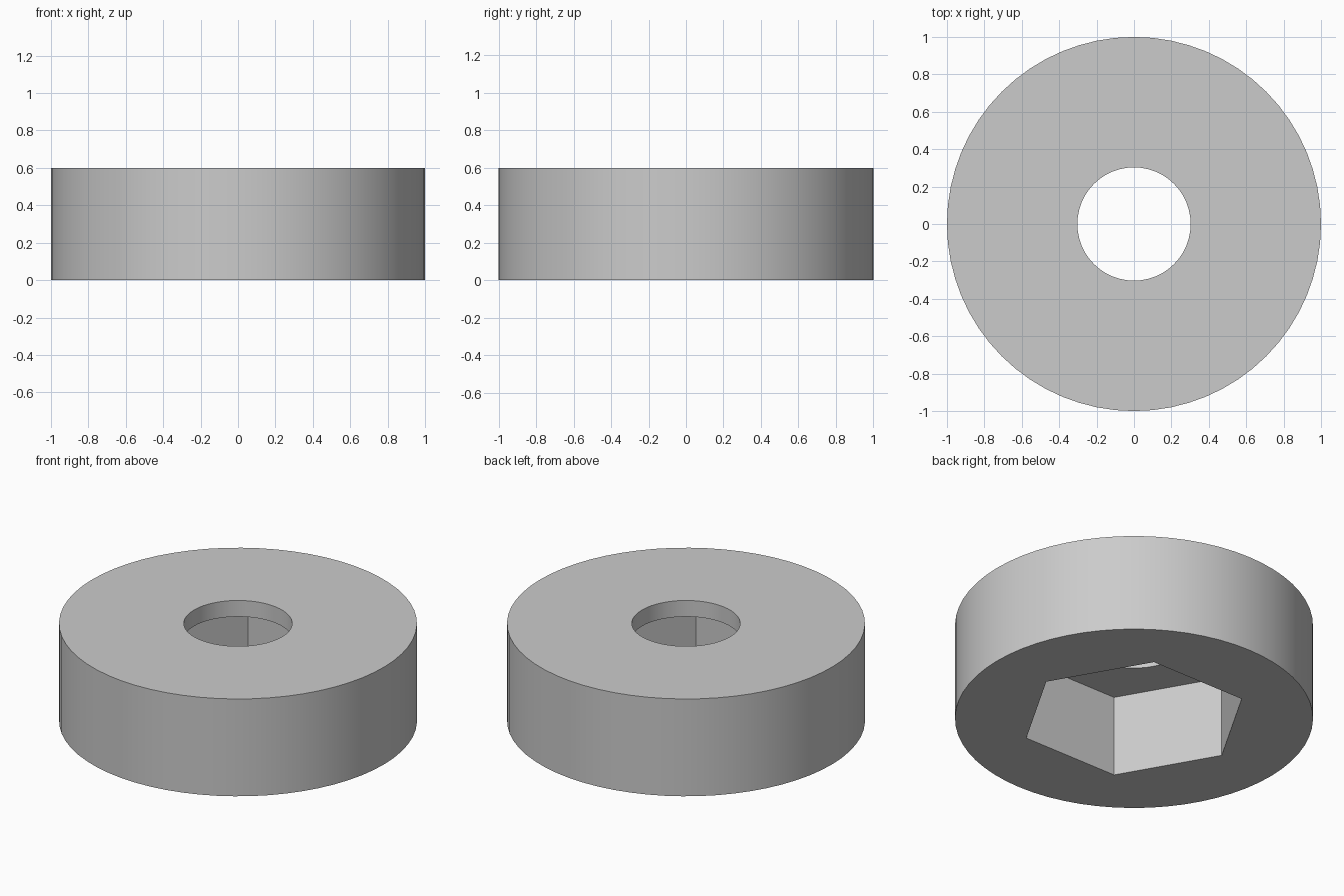
import bpy
import math

cube = bpy.data.objects.get("Cube")
if cube:
    bpy.data.objects.remove(cube, do_unlink=True)

HEIGHT = 0.6
RECESS_DEPTH = 0.5


def prism(name, sides, radius, bottom, top, turn=0.0):
    """Upright prism between two heights."""
    bpy.ops.mesh.primitive_cylinder_add(
        vertices=sides, radius=radius, depth=top - bottom,
        location=(0, 0, (bottom + top) / 2), rotation=(0, 0, turn))
    obj = bpy.context.object
    obj.name = name
    return obj


def cut(body, cutter):
    """Subtract the cutter from the body, then discard it."""
    cutter.hide_render = True
    mod = body.modifiers.new("cut", 'BOOLEAN')
    mod.operation = 'DIFFERENCE'
    mod.solver = 'EXACT'
    mod.object = cutter
    bpy.context.view_layer.objects.active = body
    bpy.ops.object.modifier_apply(modifier=mod.name)
    bpy.data.objects.remove(cutter, do_unlink=True)


# Round body
body = prism("round_spacer", 64, 1.0, 0.0, HEIGHT)

# Hexagonal nut recess open at the bottom, corners on the x axis
cut(body, prism("nut_recess", 6, 0.64, -0.2, RECESS_DEPTH, math.radians(30)))

# Round bolt hole through the top
cut(body, prism("bolt_hole", 48, 0.303, 0.3, HEIGHT + 0.2))

# Plain grey finish
grey = bpy.data.materials.new("light_grey")
grey.use_nodes = True
colour = (0.6, 0.6, 0.6, 1.0)
grey.diffuse_color = colour
grey.node_tree.nodes["Principled BSDF"].inputs["Base Color"].default_value = colour
body.data.materials.clear()
body.data.materials.append(grey)

# Smooth round walls, sharp rims and hexagon corners
bpy.ops.object.select_all(action='DESELECT')
body.select_set(True)
bpy.context.view_layer.objects.active = body
bpy.ops.object.shade_smooth_by_angle(angle=math.radians(30))
